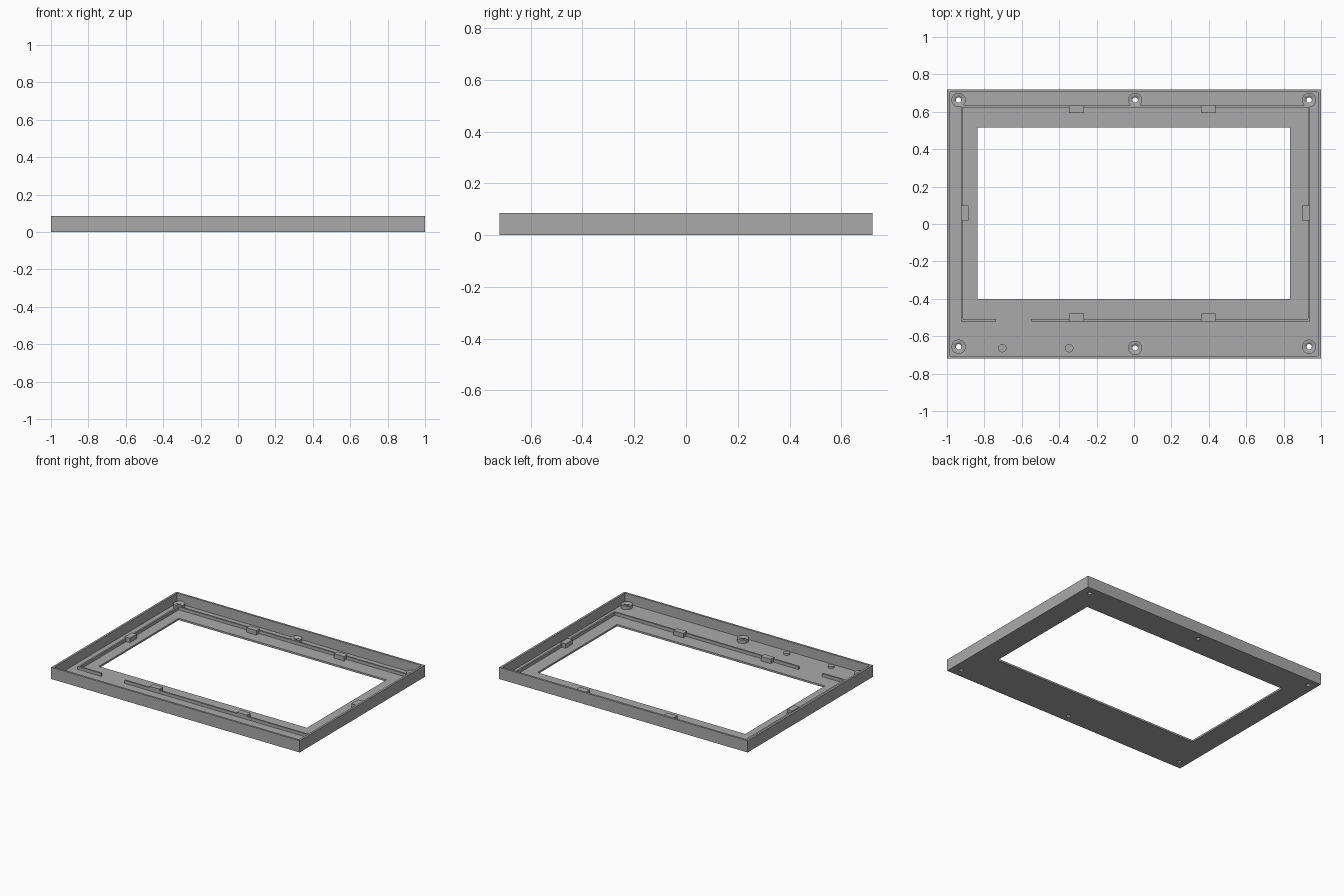
import bpy

cube = bpy.data.objects.get("Cube")
if cube:
    bpy.data.objects.remove(cube, do_unlink=True)

grey = bpy.data.materials.new("plain grey")
grey.use_nodes = True
colour = (0.4, 0.4, 0.4, 1)
grey.diffuse_color = colour
grey.node_tree.nodes["Principled BSDF"].inputs["Base Color"].default_value = colour

HEIGHT, FLOOR, WALL = 0.085, 0.013, 0.015
HALF_X, HALF_Y = 1.0, 0.72
BOSS_TOP, PEG_TOP, RIB_TOP, TAB_TOP = 0.038, 0.026, 0.035, 0.045
ROOT = FLOOR - 0.004  # raised parts sink slightly into the floor


def finish(name):
    obj = bpy.context.object
    obj.name = name
    obj.data.materials.append(grey)
    return obj


def box(name, x0, x1, y0, y1, z0, z1):
    bpy.ops.mesh.primitive_cube_add(size=1, location=((x0 + x1) / 2, (y0 + y1) / 2, (z0 + z1) / 2))
    obj = finish(name)
    obj.scale = (x1 - x0, y1 - y0, z1 - z0)
    bpy.ops.object.transform_apply(location=False, rotation=False, scale=True)
    return obj


def cylinder(name, x, y, radius, z0, z1):
    bpy.ops.mesh.primitive_cylinder_add(vertices=32, radius=radius, depth=z1 - z0,
                                        location=(x, y, (z0 + z1) / 2))
    bpy.ops.object.shade_smooth_by_angle()
    return finish(name)


def cut(target, cutter):
    cutter.hide_render = True
    cutter.hide_set(True)
    mod = target.modifiers.new(cutter.name, 'BOOLEAN')
    mod.operation, mod.solver, mod.object = 'DIFFERENCE', 'EXACT', cutter
    bpy.context.view_layer.objects.active = target
    bpy.ops.object.modifier_apply(modifier=mod.name)


def carve(targets, cutter):
    for target in targets:
        cut(target, cutter)
    bpy.data.objects.remove(cutter, do_unlink=True)


# Open tray with a display window
tray = box("bezel_tray", -HALF_X, HALF_X, -HALF_Y, HALF_Y, 0, HEIGHT)
carve([tray], box("cavity_cutter", WALL - HALF_X, HALF_X - WALL, WALL - HALF_Y, HALF_Y - WALL,
                  FLOOR, HEIGHT + 0.1))
carve([tray], box("window_cutter", -0.838, 0.835, -0.4, 0.515, -0.1, 0.2))

# Locating rib around the window, with a gap at the front
LEFT, RIGHT, FRONT, BACK, T = -0.926, 0.941, -0.521, 0.636, 0.012
ribs = [
    box("back_rib", LEFT, RIGHT, BACK - T, BACK, ROOT, RIB_TOP),
    box("right_rib", LEFT, LEFT + T, FRONT + T, BACK - T, ROOT, RIB_TOP),
    box("left_rib", RIGHT - T, RIGHT, FRONT + T, BACK - T, ROOT, RIB_TOP),
]
box("front_rib_short", LEFT, -0.738, FRONT, FRONT + T, ROOT, RIB_TOP)
box("front_rib_long", -0.55, RIGHT, FRONT, FRONT + T, ROOT, RIB_TOP)

# Retaining tabs on the rib
D = 0.042
for side, x in (("right", -0.307), ("left", 0.397)):
    box("back_tab_" + side, x - 0.04, x + 0.04, BACK - D, BACK, ROOT, TAB_TOP)
    box("front_tab_" + side, x - 0.04, x + 0.04, FRONT, FRONT + D, ROOT, TAB_TOP)
box("right_tab", LEFT, LEFT + D, 0.02, 0.1, ROOT, TAB_TOP)
box("left_tab", RIGHT - D, RIGHT, 0.02, 0.1, ROOT, TAB_TOP)

# Screw bosses with holes through the floor
bosses = {
    "back_right": (-0.938, 0.663), "back_middle": (0.006, 0.663), "back_left": (0.936, 0.663),
    "front_right": (-0.938, -0.656), "front_middle": (0.006, -0.663), "front_left": (0.936, -0.656),
}
for place, (x, y) in bosses.items():
    boss = cylinder("screw_boss_" + place, x, y, 0.038, ROOT, BOSS_TOP)
    targets = [tray, boss] + (ribs if place.startswith("back") else [])
    carve(targets, cylinder("hole_cutter", x, y, 0.0145, -0.1, 0.2))

# Solid support pegs
for side, x in (("outer", -0.704), ("inner", -0.346)):
    cylinder("support_peg_" + side, x, -0.664, 0.022, ROOT, PEG_TOP)
